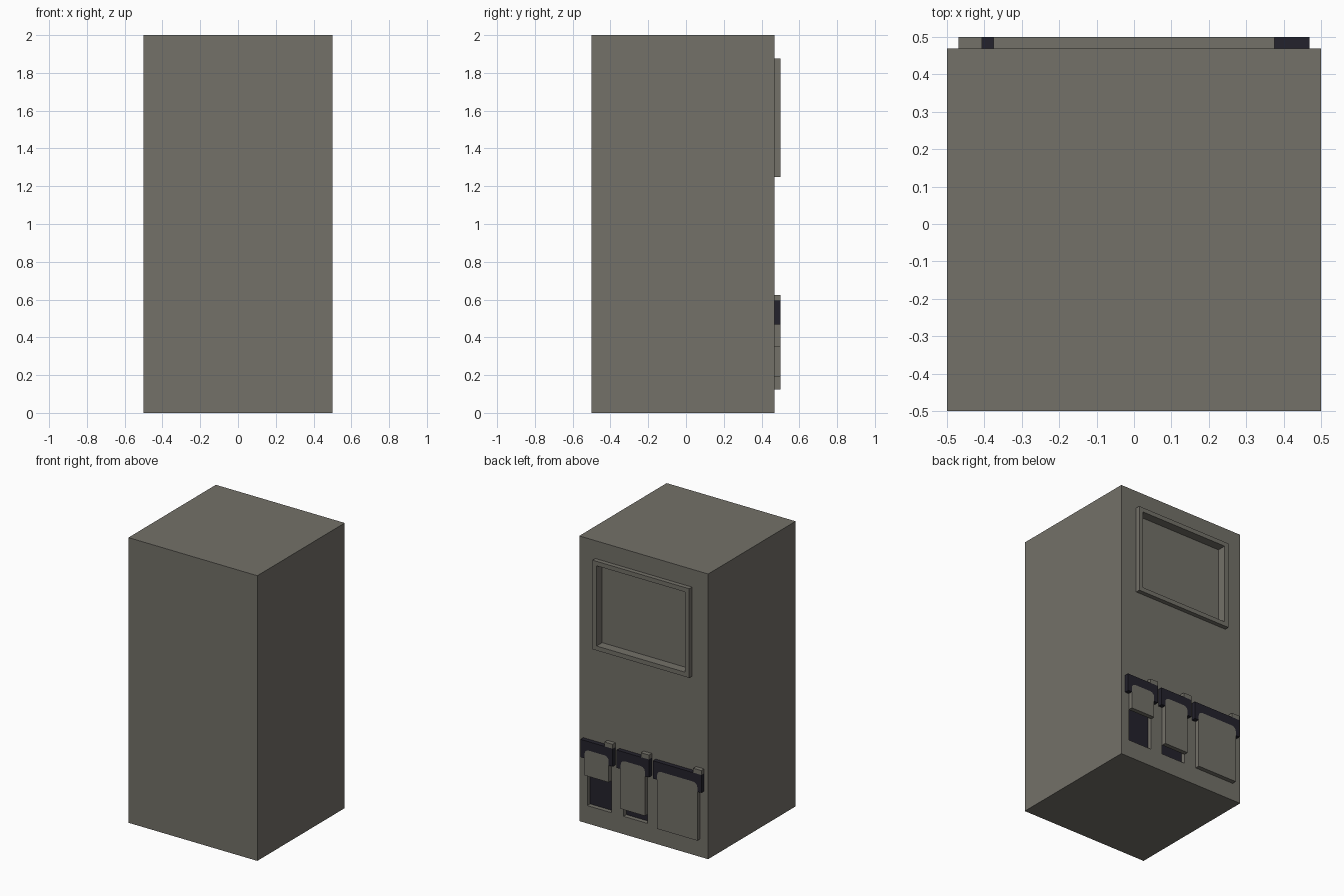
import bpy, bmesh, math

if "Cube" in bpy.data.objects:
    bpy.data.objects.remove(bpy.data.objects["Cube"])

U = 1 / 32           # modelling grid step
BACK = 0.5 - U       # rear wall plane
POCKET = 0.5 - 2 * U # floor plane of the recesses


def material(name, rgb):
    m = bpy.data.materials.new(name)
    m.diffuse_color = (*rgb, 1)
    m.use_nodes = True
    m.node_tree.nodes["Principled BSDF"].inputs["Base Color"].default_value = m.diffuse_color
    return m


GREY = material("warm_grey", (0.172, 0.164, 0.140))
DARK = material("dark_slate", (0.017, 0.016, 0.025))


def make(name, bm, *mats):
    bmesh.ops.recalc_face_normals(bm, faces=bm.faces)
    me = bpy.data.meshes.new(name)
    bm.to_mesh(me)
    bm.free()
    for m in mats:
        me.materials.append(m)
    ob = bpy.data.objects.new(name, me)
    bpy.context.scene.collection.objects.link(ob)
    return ob


def add_prism(bm, pts, y0, y1):
    """Extrude an (x, z) outline from y0 to y1."""
    a = [bm.verts.new((x, y0, z)) for x, z in pts]
    b = [bm.verts.new((x, y1, z)) for x, z in pts]
    bm.faces.new(a)
    bm.faces.new(b[::-1])
    for i in range(len(pts)):
        j = (i + 1) % len(pts)
        bm.faces.new((a[i], b[i], b[j], a[j]))


def add_box(bm, x0, x1, y0, y1, z0, z1):
    add_prism(bm, [(x0, z0), (x1, z0), (x1, z1), (x0, z1)], y0, y1)


# Units on the rear: name, x range, bottom of the sliding lid, has open pocket
UNITS = [
    ("short", 7 * U, 15 * U, 0.35, True),
    ("middle", -2 * U, 6 * U, 0.19, True),
    ("wide", -15 * U, -3 * U, 0.125, False),
]
LEG_Z, BAR_Z, TOP_Z = 15 * U, 17 * U, 19 * U

# Cabinet body with recesses cut into the rear wall
bm = bmesh.new()
add_box(bm, -0.5, 0.5, -0.5, BACK, 0, 2)
body = make("cabinet_body", bm, GREY, DARK)

bm = bmesh.new()
add_box(bm, -11 * U, 11 * U, POCKET, 0.6, 41 * U, 59 * U)
for _, x0, x1, _, is_open in UNITS:
    if is_open:
        add_box(bm, x0 + U, x1 - U, POCKET, 0.6, 4 * U, 15.5 * U)
cutter = make("recess_cutter", bm)
cutter.hide_render = True

mod = body.modifiers.new("recesses", "BOOLEAN")
mod.operation = "DIFFERENCE"
mod.solver = "EXACT"
mod.object = cutter
cut = bpy.data.meshes.new_from_object(
    body.evaluated_get(bpy.context.evaluated_depsgraph_get()))
body.modifiers.clear()
body.data = cut
bpy.data.objects.remove(cutter)
cut.materials.clear()
cut.materials.append(GREY)
cut.materials.append(DARK)
# Dark floors in the lower pockets only
for p in cut.polygons:
    floor = abs(p.normal.y) > 0.9 and abs(p.center.y - POCKET) < 0.005
    p.material_index = 1 if floor and p.center.z < 1 else 0

# Raised frame around the upper window recess
bm = bmesh.new()
outer = [(-12 * U, 40 * U), (12 * U, 40 * U), (12 * U, 60 * U), (-12 * U, 60 * U)]
inner = [(-11 * U, 41 * U), (11 * U, 41 * U), (11 * U, 59 * U), (-11 * U, 59 * U)]
rings = [[bm.verts.new((x, y, z)) for x, z in loop]
         for loop, y in ((outer, BACK), (outer, 0.5), (inner, 0.5), (inner, BACK))]
for r in range(4):
    p, q = rings[r], rings[(r + 1) % 4]
    for i in range(4):
        j = (i + 1) % 4
        bm.faces.new((p[i], p[j], q[j], q[i]))
make("window_frame", bm, GREY)

# Slots: dark arch bracket, sliding lid and small top tab
for name, x0, x1, lid_z, _ in UNITS:
    r = U
    arch = []
    for cx, start in ((x0 + U + r, math.pi), (x1 - U - r, math.pi / 2)):
        for k in range(4):
            t = start - k * math.pi / 6
            arch.append((cx + r * math.cos(t), BAR_Z - r + r * math.sin(t)))

    bm = bmesh.new()
    add_prism(bm, [(x0, LEG_Z), (x0 + U, LEG_Z)] + arch
              + [(x1 - U, LEG_Z), (x1, LEG_Z), (x1, TOP_Z), (x0, TOP_Z)], BACK, 0.5)
    make(name + "_bracket", bm, DARK)

    bm = bmesh.new()
    add_prism(bm, [(x0 + U, lid_z)] + arch + [(x1 - U, lid_z)], BACK, 0.5)
    make(name + "_lid", bm, GREY)

    bm = bmesh.new()
    add_box(bm, x0, x0 + 2 * U, BACK, 0.5, TOP_Z, TOP_Z + U)
    make(name + "_tab", bm, GREY)
